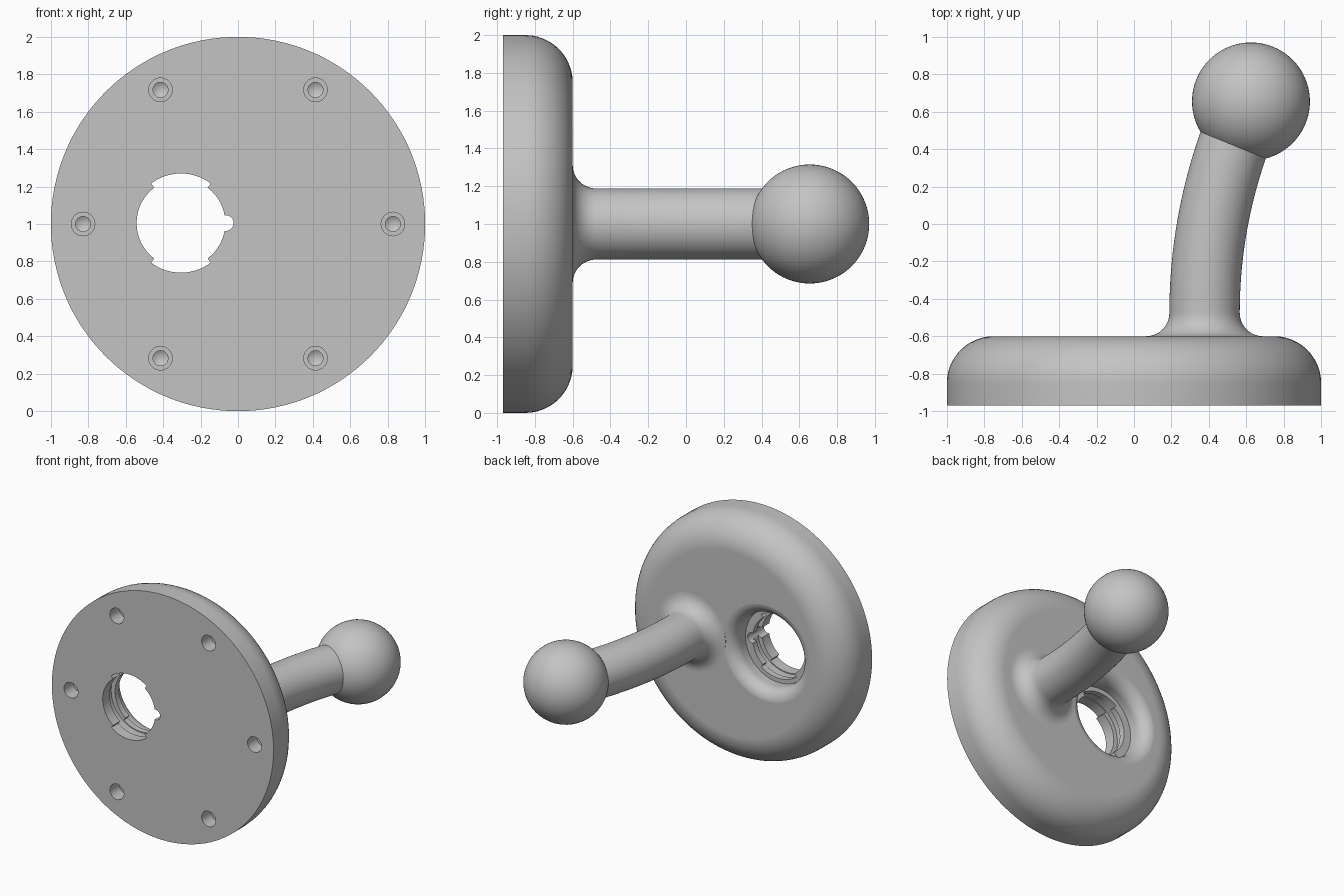
import bpy, bmesh, math
from math import sin, cos, pi, radians
from mathutils import Vector, Matrix

old = bpy.data.objects.get("Cube")
if old:
    bpy.data.objects.remove(old, do_unlink=True)

grey = bpy.data.materials.new("plain grey")
grey.use_nodes = True
GREY = (0.55, 0.55, 0.55, 1)
grey.diffuse_color = GREY
grey.node_tree.nodes["Principled BSDF"].inputs["Base Color"].default_value = GREY


def finish(name, bm):
    bmesh.ops.remove_doubles(bm, verts=bm.verts, dist=1e-5)
    bmesh.ops.recalc_face_normals(bm, faces=bm.faces)
    mesh = bpy.data.meshes.new(name)
    bm.to_mesh(mesh)
    bm.free()
    obj = bpy.data.objects.new(name, mesh)
    mesh.materials.append(grey)
    bpy.context.collection.objects.link(obj)
    return obj


def smooth(obj):
    bpy.ops.object.select_all(action='DESELECT')
    obj.select_set(True)
    bpy.context.view_layer.objects.active = obj
    bpy.ops.object.shade_smooth_by_angle(angle=radians(35))


def lathe(name, profile, x, z, segments):
    """Revolve (radius, y) points about a front-to-back axis through x, z."""
    bm = bmesh.new()
    verts = [bm.verts.new((x + r, y, z)) for r, y in profile]
    edges = [bm.edges.new(pair) for pair in zip(verts, verts[1:])]
    bmesh.ops.spin(bm, geom=verts + edges, cent=(x, 0, z), axis=(0, 1, 0),
                   angle=2 * pi, steps=segments)
    return finish(name, bm)


def arc(r, y, radius, start, end, steps=12):
    angles = [radians(start + (end - start) * i / steps) for i in range(steps + 1)]
    return [(r + radius * cos(a), y + radius * sin(a)) for a in angles]


def cut(target, cutter):
    mod = target.modifiers.new("cut", 'BOOLEAN')
    mod.operation, mod.solver, mod.object = 'DIFFERENCE', 'EXACT', cutter
    bpy.context.view_layer.objects.active = target
    bpy.ops.object.modifier_apply(modifier=mod.name)
    bpy.data.objects.remove(cutter, do_unlink=True)


FRONT, BACK = -0.97, -0.60
HOLE_X, HOLE_Z = -0.305, 1.005

# Round base with a rolled back edge
base = lathe("base_disc", [(0, FRONT), (1, FRONT)]
             + arc(0.75, BACK - 0.25, 0.25, 0, 90) + [(0, BACK)], 0, 1, 128)

# Rounded back mouth of the keyed opening, down to a flat ledge
cut(base, lathe("mouth_cutter", [(0, -0.5), (0.41, -0.5)]
                + arc(0.40, BACK - 0.0995, 0.1, 90, 180)
                + [(0.30, -0.76), (0, -0.76)], HOLE_X, HOLE_Z, 72))

# Keyed opening: two wide arcs at top and bottom, narrower sides
bm = bmesh.new()
outline = []
for first, last, radius in ((-53, 53, 0.237), (53, 127, 0.265),
                            (127, 233, 0.237), (233, 307, 0.265)):
    for i in range(17):
        a = radians(first + (last - first) * i / 16)
        outline.append(bm.verts.new((HOLE_X + radius * cos(a), -1.1,
                                     HOLE_Z + radius * sin(a))))
face = bm.faces.new(outline)
extruded = bmesh.ops.extrude_face_region(bm, geom=[face])["geom"]
bmesh.ops.translate(bm, vec=(0, 0.45, 0),
                    verts=[v for v in extruded if isinstance(v, bmesh.types.BMVert)])
cut(base, finish("key_cutter", bm))

# Locating notch and the locking groove inside the opening
cut(base, lathe("notch_cutter", [(0, -1.1), (0.042, -1.1), (0.042, -0.65), (0, -0.65)],
                HOLE_X + 0.24, HOLE_Z, 24))
cut(base, lathe("groove_cutter", [(0, -0.88), (0.272, -0.88), (0.272, -0.81), (0, -0.81)],
                HOLE_X, HOLE_Z, 72))

# Six stepped screw holes in the front
for i in range(6):
    a = i * pi / 3
    cut(base, lathe("screw_cutter", [(0, -1.1), (0.063, -1.1), (0.063, -0.85),
                                     (0.04, -0.85), (0.04, -0.78), (0, -0.755)],
                    0.828 * cos(a), 1 + 0.828 * sin(a), 32))
smooth(base)
weighted = base.modifiers.new("even_normals", 'WEIGHTED_NORMAL')
weighted.keep_sharp = True

# Curved arm with a flared foot
ARM_X, ARM_R, FLARE, BEND = 0.377, 0.188, 0.125, 2.7
rings = [(ARM_X, BACK - 0.03, 0, ARM_R + FLARE)]
rings += [(ARM_X, y, 0, r) for r, y in
          arc(ARM_R + FLARE, BACK + FLARE, FLARE, 270, 180)]
for i in range(1, 25):
    a = radians(21 * i / 24)
    rings.append((ARM_X + BEND * (1 - cos(a)), BACK + FLARE + BEND * sin(a), a, ARM_R))
bm = bmesh.new()
loops = []
for x, y, tilt, r in rings:
    turn = Matrix.Rotation(-tilt, 3, 'Z')
    loops.append([bm.verts.new(Vector((x, y, 1)) + turn @ Vector(
        (r * cos(k * pi / 32), 0, r * sin(k * pi / 32)))) for k in range(64)])
for low, high in zip(loops, loops[1:]):
    for k in range(64):
        n = (k + 1) % 64
        bm.faces.new((low[k], low[n], high[n], high[k]))
smooth(finish("curved_arm", bm))

# Ball on the end of the arm
smooth(lathe("ball_end", arc(0, 0.655, 0.315, -90, 90, 40), 0.625, 1, 64))
